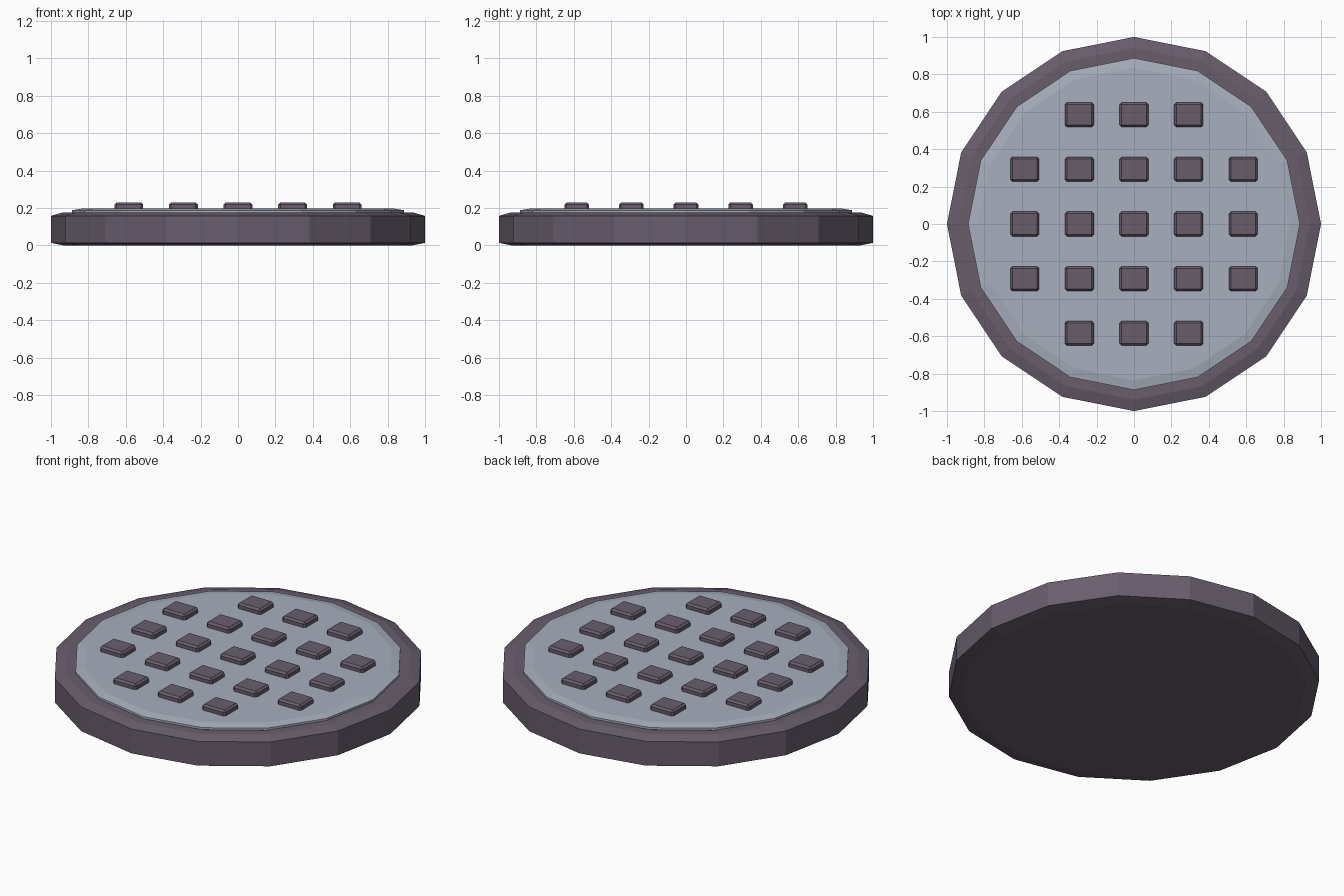
import bpy
import bmesh
import math

if "Cube" in bpy.data.objects:
    bpy.data.objects.remove(bpy.data.objects["Cube"])

SIDES = 16


def material(name, rgb):
    m = bpy.data.materials.new(name)
    m.diffuse_color = (*rgb, 1.0)
    m.use_nodes = True
    m.node_tree.nodes["Principled BSDF"].inputs["Base Color"].default_value = m.diffuse_color
    return m


dark = material("dull purple", (0.140, 0.110, 0.152))
pale = material("pale blue grey", (0.385, 0.430, 0.510))


def finish(bm, name, mat):
    bmesh.ops.recalc_face_normals(bm, faces=bm.faces)
    mesh = bpy.data.meshes.new(name)
    bm.to_mesh(mesh)
    bm.free()
    mesh.materials.append(mat)
    obj = bpy.data.objects.new(name, mesh)
    bpy.context.collection.objects.link(obj)
    return obj


def disc(name, profile, mat):
    """Closed faceted disc lofted through (radius, height) rings."""
    bm = bmesh.new()
    rings = []
    for r, z in profile:
        rings.append([bm.verts.new((r * math.cos(math.tau * i / SIDES),
                                    r * math.sin(math.tau * i / SIDES), z))
                      for i in range(SIDES)])
    for a, b in zip(rings, rings[1:]):
        for i in range(SIDES):
            j = (i + 1) % SIDES
            bm.faces.new((a[i], a[j], b[j], b[i]))
    bm.faces.new(rings[0])
    bm.faces.new(rings[-1])
    return finish(bm, name, mat)


def stud(name, x, y):
    """Small block with chamfered edges."""
    bm = bmesh.new()
    bmesh.ops.create_cube(bm, size=1)
    for v in bm.verts:
        v.co.x = x + v.co.x * 0.154
        v.co.y = y + v.co.y * 0.132
        v.co.z = 0.207 + v.co.z * 0.044
    bmesh.ops.bevel(bm, geom=bm.edges[:], offset=0.011, segments=1,
                    affect='EDGES')
    return finish(bm, name, dark)


# Base with chamfered lower and upper rims
disc("base", [(0.93, 0.0), (1.0, 0.014), (1.0, 0.158), (0.94, 0.175)], dark)

# Pale top plate with a shallow chamfer
disc("top_plate", [(0.87, 0.165), (0.887, 0.176), (0.887, 0.188),
                   (0.835, 0.197)], pale)

# Grid of studs, five by five without the corners
STEP = 0.292
for row in range(-2, 3):
    for col in range(-2, 3):
        if abs(row) + abs(col) < 4:
            stud(f"stud_{row + 3}_{col + 3}", col * STEP, row * STEP)
